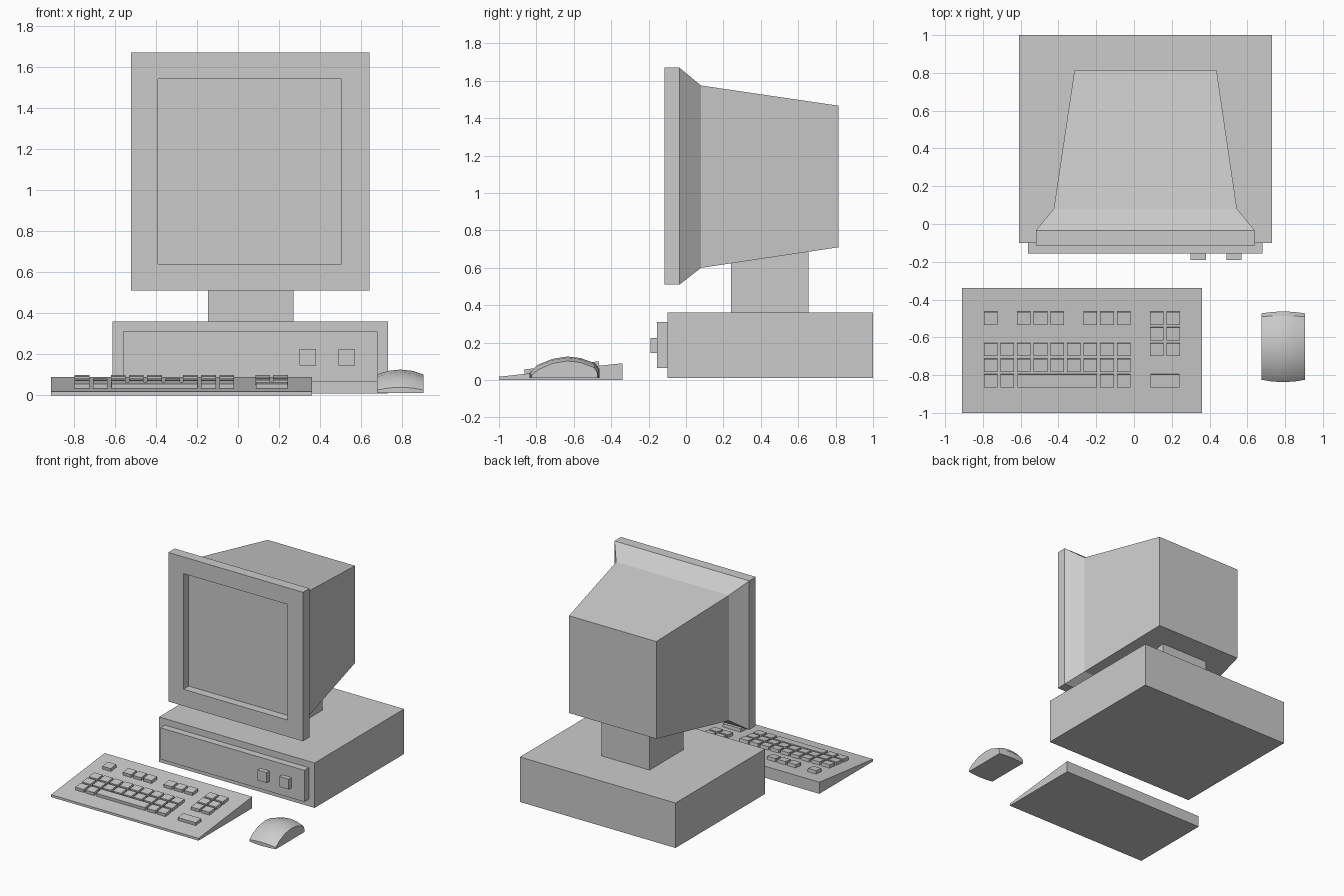
import bpy, bmesh, math
from mathutils import Matrix, Vector

if "Cube" in bpy.data.objects:
    bpy.data.objects.remove(bpy.data.objects["Cube"])


def finish(name, bm):
    bmesh.ops.recalc_face_normals(bm, faces=bm.faces)
    me = bpy.data.meshes.new(name)
    bm.to_mesh(me)
    bm.free()
    ob = bpy.data.objects.new(name, me)
    bpy.context.collection.objects.link(ob)
    return ob


def box(name, x, y, z):
    """Box from (min, max) ranges on each axis."""
    bm = bmesh.new()
    r = (x, y, z)
    size = [b - a for a, b in r]
    mid = [(a + b) / 2 for a, b in r]
    bmesh.ops.create_cube(bm, size=1, matrix=Matrix.Translation(mid) @ Matrix.Diagonal((*size, 1)))
    return finish(name, bm)


def loft(name, loops):
    """Skin through equal-length closed loops and cap both ends with quads."""
    bm = bmesh.new()
    rings = [[bm.verts.new(p) for p in loop] for loop in loops]
    n = len(rings[0])
    for a, b in zip(rings, rings[1:]):
        for i in range(n):
            j = (i + 1) % n
            bm.faces.new((a[i], a[j], b[j], b[i]))
    for ring in (rings[0], rings[-1]):
        for i in range(n // 2 - 1):
            bm.faces.new((ring[i], ring[i + 1], ring[n - 2 - i], ring[n - 1 - i]))
    return finish(name, bm)


def rect(x0, x1, z0, z1, y):
    return [(x0, y, z0), (x1, y, z0), (x1, y, z1), (x0, y, z1)]


# Computer case with front panel and two buttons
box("case", (-0.61, 0.73), (-0.10, 1.0), (0.01, 0.36))
box("front_panel", (-0.56, 0.68), (-0.155, -0.10), (0.065, 0.31))
for i, x in enumerate((0.34, 0.53)):
    box(f"case_button_{i + 1}", (x - 0.04, x + 0.04), (-0.19, -0.155), (0.145, 0.225))

# Monitor: recessed screen, bezel, flare and tapered back
box("monitor_neck", (-0.145, 0.27), (0.24, 0.655), (0.36, 0.69))
loft("monitor", [
    rect(-0.39, 0.505, 0.64, 1.54, -0.05),
    rect(-0.39, 0.505, 0.64, 1.54, -0.115),
    rect(-0.52, 0.64, 0.51, 1.67, -0.115),
    rect(-0.52, 0.64, 0.51, 1.67, -0.035),
    rect(-0.425, 0.545, 0.60, 1.575, 0.08),
    rect(-0.315, 0.437, 0.71, 1.467, 0.815),
])

# Keyboard wedge
profile = [(-1.0, 0.0), (-0.34, 0.0), (-0.34, 0.09), (-1.0, 0.018)]
loft("keyboard", [[(x, y, z) for y, z in profile] for x in (-0.91, 0.36)])

# Keys, tilted to follow the sloping top
slope = math.atan2(0.072, 0.66)
pitch, first = 0.088, -0.759
rows = [-0.498, -0.581, -0.664, -0.747, -0.83]
KEY = 0.072
keys = []
for row, cols in ((0, (0, 2, 3, 4, 6, 7, 8)), (2, range(9)), (3, range(9)), (4, (0, 1, 7, 8))):
    keys += [(first + pitch * c, rows[row], KEY) for c in cols]
keys += [(x, rows[r], KEY) for r in range(3) for x in (0.12, 0.207)]
keys += [(-0.407, rows[4], 0.42), (0.164, rows[4], 0.154)]
bm = bmesh.new()
for x, y, w in keys:
    z = 0.018 + (y + 1.0) * math.tan(slope)
    bmesh.ops.create_cube(bm, size=1, matrix=Matrix.Translation((x, y, z + 0.008))
                          @ Matrix.Rotation(slope, 4, 'X') @ Matrix.Diagonal((w, 0.068, 0.032, 1)))
finish("keys", bm)

# Mouse: crowned cross-sections along its length, with bowed ends
stations = [(-0.825, 0.04, -0.012), (-0.79, 0.08, -0.006), (-0.715, 0.113, 0), (-0.635, 0.126, 0),
            (-0.565, 0.118, 0), (-0.49, 0.09, 0.004), (-0.473, 0.06, 0.01)]
across = [(-0.114, 1.0), (-0.06, 0.27), (0, 0), (0.06, 0.27), (0.114, 1.0)]
loops = []
for y, z, bow in stations:
    drop = min(0.024, (z - 0.012) * 0.5)
    top = [(0.79 + x, y + bow * (1 - d), z - drop * d) for x, d in across]
    loops.append(top + [(px, py, 0.012) for px, py, _ in reversed(top)])
mouse = loft("mouse", loops)
bpy.context.view_layer.objects.active = mouse
mouse.select_set(True)
bpy.ops.object.shade_smooth_by_angle(angle=math.radians(30))
